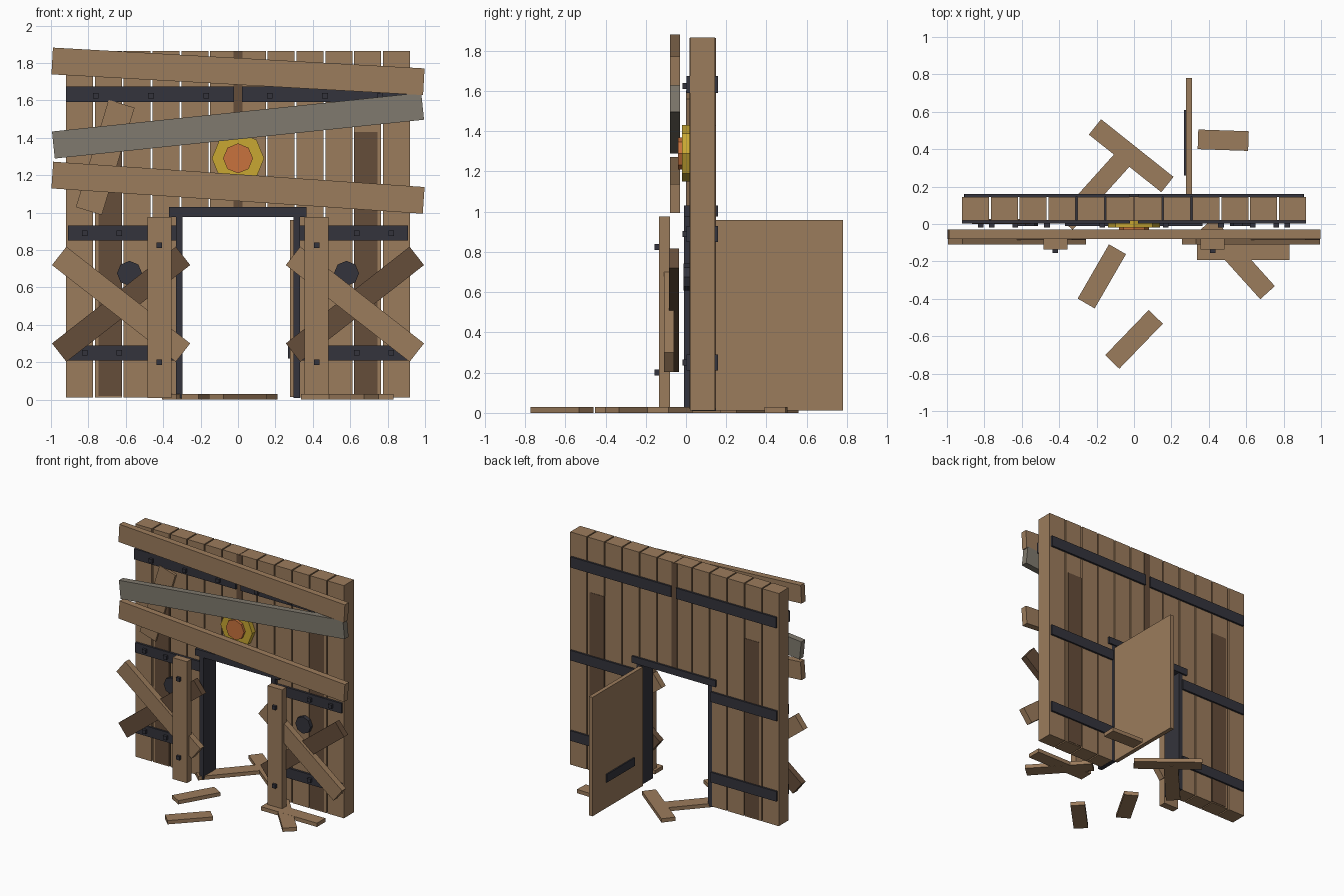
import bpy
from math import radians
from mathutils import Matrix

cube = bpy.data.objects.get("Cube")
if cube:
    bpy.data.objects.remove(cube, do_unlink=True)


def material(name, rgb):
    m = bpy.data.materials.new(name)
    m.use_nodes = True
    m.diffuse_color = (*rgb, 1)
    m.node_tree.nodes["Principled BSDF"].inputs["Base Color"].default_value = (*rgb, 1)
    return m


WOOD = material("light_wood", (0.33, 0.20, 0.107))
DARK = material("dark_wood", (0.13, 0.074, 0.042))
IRON = material("black_iron", (0.034, 0.034, 0.045))
GREY = material("weathered_wood", (0.216, 0.195, 0.156))
YELLOW = material("yellow_paint", (0.58, 0.39, 0.032))
ORANGE = material("orange_paint", (0.58, 0.171, 0.048))


def beam(name, mat, centre, size, axis="Y", angle=0):
    """Box of the given size, turned about one axis."""
    bpy.ops.mesh.primitive_cube_add(size=1)
    ob = bpy.context.object
    ob.name = name
    ob.data.transform(Matrix.Rotation(radians(angle), 4, axis) @ Matrix.Diagonal((*size, 1)))
    ob.location = centre
    ob.data.materials.append(mat)
    return ob


def box(name, mat, x, y, z):
    """Box from its extents along each axis."""
    spans = (x, y, z)
    return beam(name, mat, [(a + b) / 2 for a, b in spans], [b - a for a, b in spans])


def disc(name, mat, x, z, radius, y0, y1):
    """Eight-sided disc facing the front."""
    bpy.ops.mesh.primitive_cylinder_add(vertices=8, radius=radius, depth=y1 - y0)
    ob = bpy.context.object
    ob.name = name
    ob.data.transform(Matrix.Rotation(radians(90), 4, "X"))
    ob.location = (x, (y0 + y1) / 2, z)
    ob.data.materials.append(mat)


def bolt(x, z, y=-0.005):
    beam("bolt", IRON, (x, y, z), (0.03, 0.025, 0.03))


# Wall of upright planks with a doorway under the middle four
PITCH = 0.154
for i in range(12):
    x = (i - 5.5) * PITCH
    bottom = 0.985 if abs(x) < 0.3 else 0.012
    box("wall_plank", WOOD, (x - 0.072, x + 0.072), (0.02, 0.145), (bottom, 1.865))
box("centre_seam", DARK, (-0.025, 0.025), (0.017, 0.148), (1.0, 1.863))

# Iron bands, bolts, latches, door frame sides and front posts on both sides
for s in (-1, 1):
    def side(a, b):
        return tuple(sorted((s * a, s * b)))

    box("dark_wall_board", DARK, side(0.62, 0.745), (0.017, 0.148), (0.02, 1.43))
    for y in ((0.003, 0.021), (0.144, 0.16)):
        box("top_band", IRON, side(0.022, 0.92 if y[0] < 0.1 else 0.905), y, (1.59, 1.675))
        for z in (0.25, 0.89):
            box("side_band", IRON, side(0.33, 0.908), y, (z - 0.04, z + 0.04))
    for x in (0.17, 0.465, 0.76):
        bolt(s * x, 1.625)
    for x in (0.635, 0.82):
        bolt(s * x, 0.89)
        bolt(s * x, 0.25)
    disc("round_latch", IRON, s * 0.58, 0.675, 0.067, -0.012, 0.021)
    box("frame_side", IRON, side(0.298, 0.332), (-0.01, 0.15), (0.01, 0.98))
    box("front_post", WOOD, side(0.355, 0.483), (-0.135, -0.08), (0.01, 0.977))
    for z in (0.2, 0.825):
        bolt(s * 0.422, z, -0.143)

    # Crossed braces
    beam("light_brace", WOOD, (s * 0.625, -0.085, 0.51), (0.84, 0.05, 0.125), "Y", 38)
    beam("dark_brace", DARK, (s * 0.625, -0.06, 0.51), (0.84, 0.05, 0.125), "Y", -38)
box("frame_lintel", IRON, (-0.37, 0.367), (-0.01, 0.16), (0.977, 1.03))

# Boards nailed across the wall
beam("upper_board", WOOD, (0, -0.055, 1.755), (1.99, 0.05, 0.143), "Y", 3.2)
beam("grey_board", GREY, (0, -0.054, 1.465), (1.985, 0.05, 0.145), "Y", -6)
beam("lower_board", WOOD, (0, -0.055, 1.133), (1.99, 0.05, 0.143), "Y", 3.9)
beam("loose_board", WOOD, (-0.71, 0.013, 1.295), (0.145, 0.025, 0.6), "Y", 17)

# Painted target
disc("target_rim", YELLOW, 0, 1.29, 0.14, -0.02, 0.02)
disc("target_middle", ORANGE, 0, 1.29, 0.08, -0.04, 0.0)

# Open door with its bar
box("door", WOOD, (0.278, 0.31), (0.145, 0.78), (0.013, 0.96))
box("door_bar", IRON, (0.268, 0.28), (0.26, 0.61), (0.22, 0.285))

# Fallen planks on the ground: x, y, length, angle
for n, (x, y, length, angle) in enumerate((
        (0.477, 0.448, 0.27, -2), (-0.015, 0.365, 0.495, -38.5),
        (-0.2, 0.19, 0.5, 48), (-0.172, -0.28, 0.335, 60),
        (0, -0.617, 0.335, 46), (0.583, -0.14, 0.495, 0),
        (0.55, -0.185, 0.49, -48))):
    z = 0.015 + 0.0005 * (n % 2)
    beam("fallen_plank", WOOD, (x, y, z), (length, 0.105, 0.03), "Z", angle)
